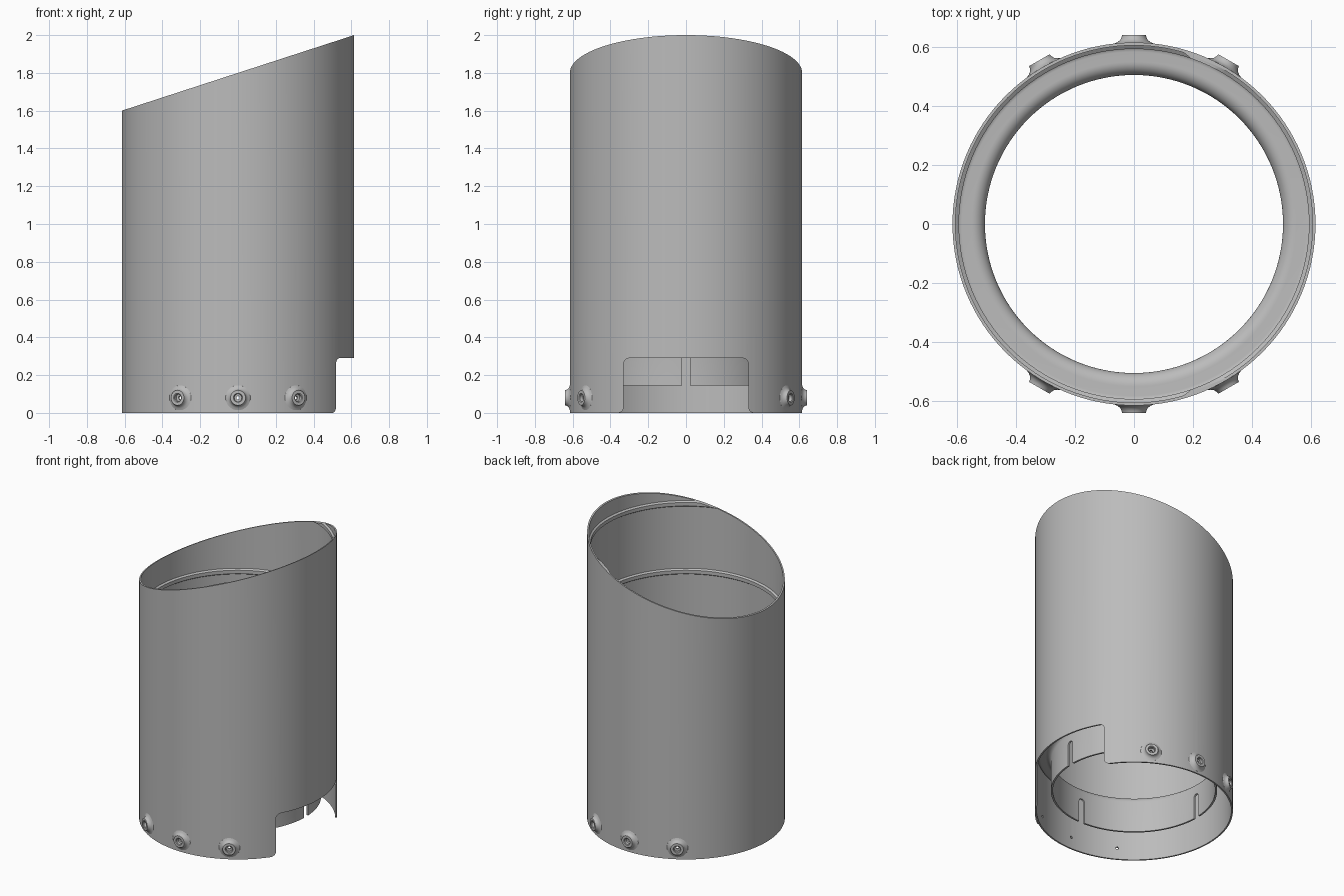
import bpy, bmesh, math
from mathutils import Matrix, Vector

cube = bpy.data.objects.get("Cube")
if cube:
    bpy.data.objects.remove(cube, do_unlink=True)

R, WALL = 0.615, 0.01
INNER = R - WALL
STEEL = (0.5, 0.5, 0.5, 1)
steel = bpy.data.materials.new("grey steel")
steel.use_nodes = True
steel.diffuse_color = STEEL
steel.node_tree.nodes["Principled BSDF"].inputs["Base Color"].default_value = STEEL


def make_object(name, bm):
    bmesh.ops.recalc_face_normals(bm, faces=bm.faces)
    mesh = bpy.data.meshes.new(name)
    bm.to_mesh(mesh)
    bm.free()
    mesh.materials.append(steel)
    ob = bpy.data.objects.new(name, mesh)
    bpy.context.collection.objects.link(ob)
    return ob


def lathe(name, profile, steps, matrix=Matrix()):
    """Spin a closed (radius, height) profile around z."""
    bm = bmesh.new()
    rings = []
    for i in range(steps):
        a = math.tau * i / steps
        rings.append([bm.verts.new(matrix @ Vector((r * math.cos(a), r * math.sin(a), z)))
                      for r, z in profile])
    n = len(profile)
    for i in range(steps):
        p, q = rings[i], rings[(i + 1) % steps]
        for k in range(n):
            m = (k + 1) % n
            bm.faces.new((p[k], q[k], q[m], p[m]))
    return make_object(name, bm)


def prism(name, outline, x0, x1, angle=0):
    """Extrude a (y, z) outline from x0 to x1, then turn it around z."""
    bm = bmesh.new()
    face = bm.faces.new([bm.verts.new((x0, y, z)) for y, z in outline])
    ext = bmesh.ops.extrude_face_region(bm, geom=[face])["geom"]
    bmesh.ops.translate(bm, vec=(x1 - x0, 0, 0),
                        verts=[v for v in ext if isinstance(v, bmesh.types.BMVert)])
    bmesh.ops.rotate(bm, verts=bm.verts, matrix=Matrix.Rotation(angle, 3, 'Z'))
    return make_object(name, bm)


def arc(cy, cz, r, start, end, steps=6):
    return [(cy + r * math.cos(math.radians(start + (end - start) * i / steps)),
             cz + r * math.sin(math.radians(start + (end - start) * i / steps)))
            for i in range(steps + 1)]


def cut(ob, cutters):
    for c in cutters:
        mod = ob.modifiers.new("cut", 'BOOLEAN')
        mod.operation, mod.solver, mod.object = 'DIFFERENCE', 'EXACT', c
    bpy.ops.object.select_all(action='DESELECT')
    bpy.context.view_layer.objects.active = ob
    ob.select_set(True)
    for mod in list(ob.modifiers):
        bpy.ops.object.modifier_apply(modifier=mod.name)
    for c in cutters:
        if c.name in bpy.data.objects:
            bpy.data.objects.remove(c, do_unlink=True)


def smooth(ob, angle=35):
    bpy.ops.object.select_all(action='DESELECT')
    bpy.context.view_layer.objects.active = ob
    ob.select_set(True)
    bpy.ops.object.shade_smooth_by_angle(angle=math.radians(angle))


# Outer tube with two raised beads on its inside
def bead(z):
    return [(INNER, z + 0.02), (INNER - 0.012, z + 0.012),
            (INNER - 0.012, z - 0.012), (INNER, z - 0.02)]


tube = lathe("outer_tube", [(INNER, 0), (R, 0), (R, 2.2), (INNER, 2.2)]
             + bead(1.875) + bead(1.41), 128)

# Slanted mouth, notch in the lower edge and screw bores
mouth = prism("mouth_cutter", [(-1, 0), (1, 0), (1, 1), (-1, 1)], -1, 1)
for v in mouth.data.vertices:
    v.co.z += 1.8 + v.co.x * 0.2 / R
half = arc(0.36, 0.03, 0.03, 270, 180) + arc(0.30, 0.26, 0.03, 0, 90)
half = [(0.36, -0.1)] + half
notch = prism("notch_cutter", half + [(-y, z) for y, z in reversed(half)], 0.3, 0.9)
boss_angles = [math.radians(s * 90 + d) for s in (-1, 1) for d in (-30, 0, 30)]
bores = [prism("bore_cutter", arc(0, 0.08, 0.009, 0, 330, 11), 0.5, 0.7, a) for a in boss_angles]
cut(tube, [mouth, notch] + bores)
smooth(tube)

# Screw bosses around the front and back of the lower edge
boss_profile = [(0.009, -0.008), (0.07, -0.008), (0.066, 0.0), (0.055, 0.004), (0.047, 0.01),
                (0.042, 0.018), (0.04, 0.026), (0.024, 0.026), (0.02, 0.022),
                (0.02, 0.004), (0.009, 0.002)]
for i, a in enumerate(boss_angles):
    place = (Matrix.Rotation(a, 4, 'Z') @ Matrix.Translation((R, 0, 0.08))
             @ Matrix.Rotation(math.pi / 2, 4, 'Y'))
    boss = lathe(f"screw_boss_{i + 1}", boss_profile, 32, place)
    # wrap the foot of the boss onto the tube
    for v in boss.data.vertices:
        out = Vector((math.cos(a), math.sin(a)))
        side = v.co.x * -out.y + v.co.y * out.x
        drop = (R - math.sqrt(R * R - side * side)) * (1 if v.co.xy.dot(out) < R + 0.012 else 0)
        v.co.xy -= out * drop
    smooth(boss, 40)

# Inner collar: straight skirt that flares out to the tube wall
T, IN = 0.012, 0.505
upper = ([(IN, 0.145)] + arc(IN + 0.045, 0.355, 0.045, 180, 90, 8)
         + arc(INNER - 0.022, 0.422, 0.022, 270, 360, 6))
lower = ([(INNER, 0.41)] + arc(INNER - 0.022, 0.388 + 0.022, 0.022, 360, 270, 4)[1:]
         + arc(IN + 0.045, 0.355, 0.033, 90, 180, 8) + [(IN + T, 0.145)])
collar = lathe("inner_collar", upper + lower, 128)

# Four round-ended slots open at the bottom of the skirt
slot = [(-0.022, 0.1), (0.022, 0.1)] + arc(0, 0.29, 0.022, 0, 180, 8)
cut(collar, [prism("slot_cutter", slot, 0.4, 0.56, k * math.pi / 2) for k in range(4)])
smooth(collar)
